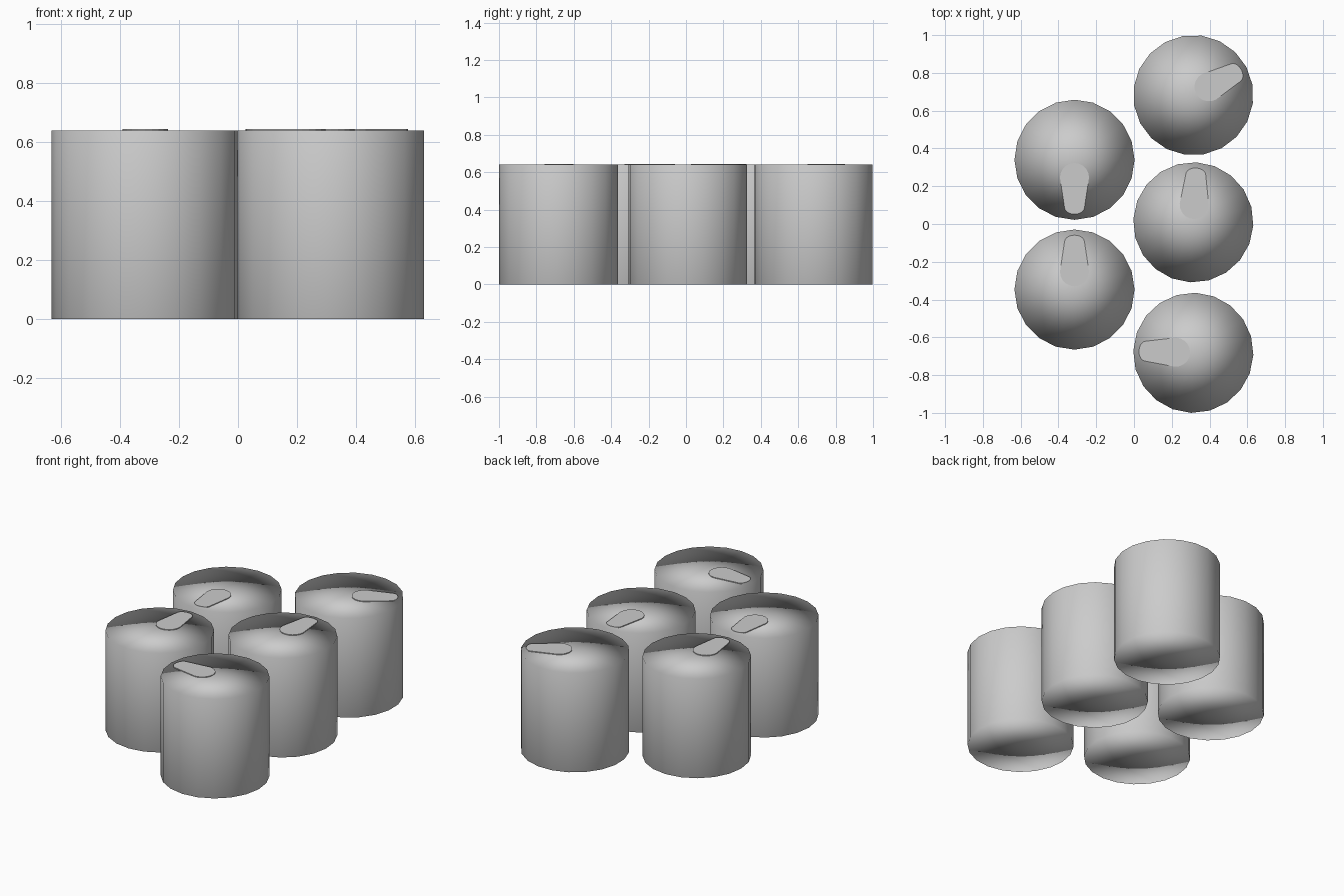
import bpy
import bmesh
from math import cos, sin, pi, radians
from mathutils import Matrix

if "Cube" in bpy.data.objects:
    bpy.data.objects.remove(bpy.data.objects["Cube"])

RADIUS, HEIGHT, SIDES = 0.318, 0.64, 20
TAB_THICKNESS = 0.005

# One plain grey for everything
grey = bpy.data.materials.new("plain_grey")
grey.use_nodes = True
colour = (0.6, 0.6, 0.6, 1)
grey.diffuse_color = colour
grey.node_tree.nodes["Principled BSDF"].inputs["Base Color"].default_value = colour


def add_object(name, bm, place):
    """Turn a bmesh into a placed object with the grey material."""
    bmesh.ops.recalc_face_normals(bm, faces=bm.faces)
    mesh = bpy.data.meshes.new(name)
    bm.to_mesh(mesh)
    bm.free()
    mesh.materials.append(grey)
    obj = bpy.data.objects.new(name, mesh)
    obj.matrix_world = place
    bpy.context.collection.objects.link(obj)
    return obj


def add_can(name, place):
    """Cylinder with fan caps, shaded smoothly over its rims."""
    bm = bmesh.new()
    bmesh.ops.create_cone(bm, cap_ends=True, cap_tris=True, segments=SIDES,
                          radius1=RADIUS, radius2=RADIUS, depth=HEIGHT,
                          matrix=Matrix.Translation((0, 0, HEIGHT / 2)))
    for face in bm.faces:
        face.smooth = True
    can = add_object(name, bm, place)
    normals = can.modifiers.new("rim_shading", "WEIGHTED_NORMAL")
    normals.mode = "FACE_AREA"


def add_tab(name, place):
    """Thin plate along +x: wide round end near the middle, narrow end at the rim."""
    outline = []
    steps = 10
    for i in range(steps + 1):
        a = pi / 2 + pi * i / steps
        outline.append((0.094 + 0.077 * cos(a), 0.077 * sin(a)))
    for i in range(steps + 1):
        a = -pi / 2 + pi * i / steps
        outline.append((0.252 + 0.036 * cos(a), 0.053 * sin(a)))
    bm = bmesh.new()
    base = bm.faces.new([bm.verts.new((x, y, HEIGHT)) for x, y in outline])
    top = bmesh.ops.extrude_face_region(bm, geom=[base])["geom"]
    raised = [g for g in top if isinstance(g, bmesh.types.BMVert)]
    bmesh.ops.translate(bm, verts=raised, vec=(0, 0, TAB_THICKNESS))
    add_object(name, bm, place)


# Part name: x, y and the direction its tab points
cans = {
    "back_left": (0.314, 0.682, 28),
    "middle_left": (0.314, 0.009, 87),
    "front_left": (0.314, -0.682, 178),
    "back_right": (-0.315, 0.34, 270),
    "front_right": (-0.315, -0.347, 90),
}
for name, (x, y, angle) in cans.items():
    place = Matrix.Translation((x, y, 0)) @ Matrix.Rotation(radians(angle), 4, "Z")
    add_can(name + "_can", place)
    add_tab(name + "_tab", place)
